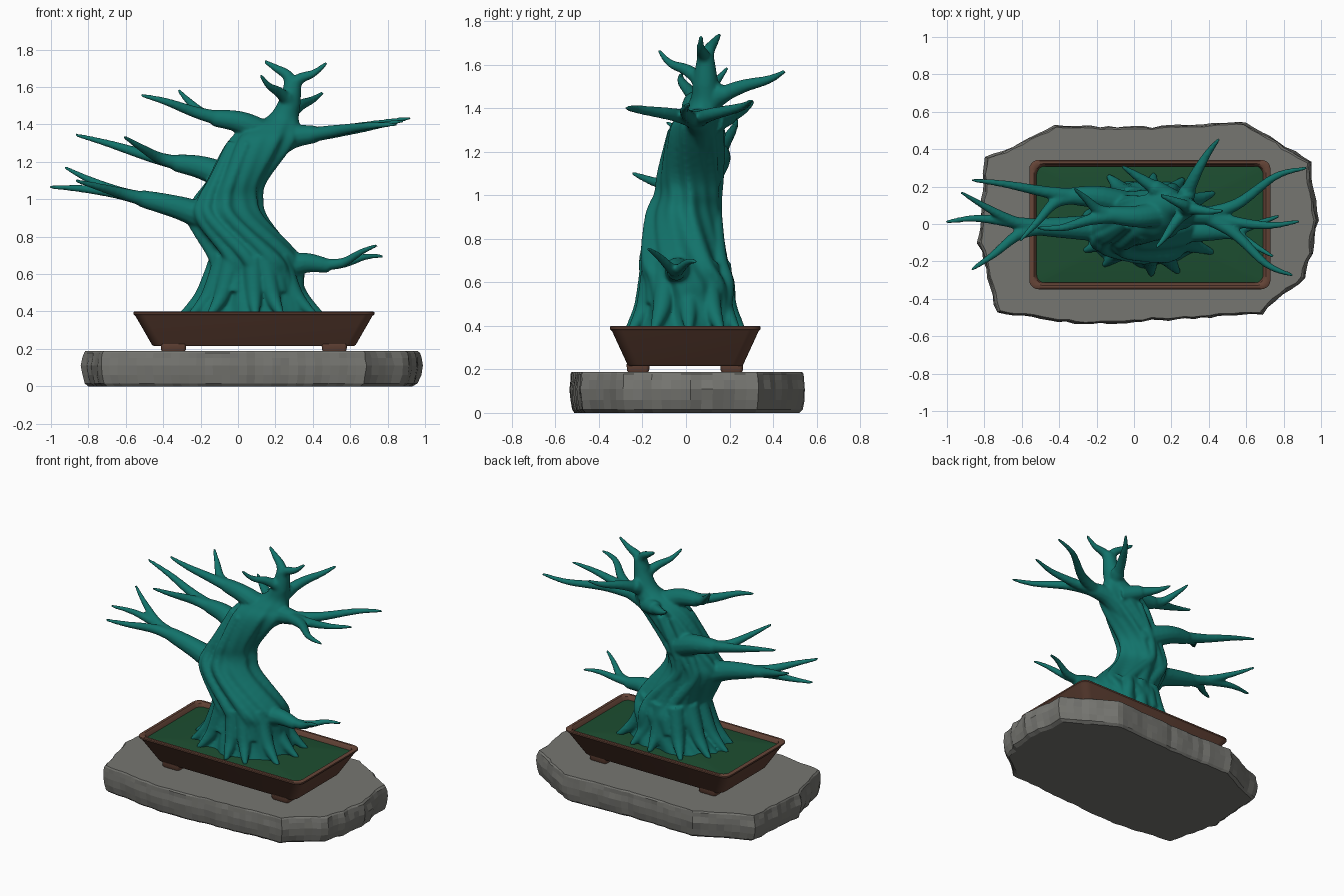
import bpy, bmesh, math, random
from mathutils import Vector

if "Cube" in bpy.data.objects:
    bpy.data.objects.remove(bpy.data.objects["Cube"])

random.seed(4)


def material(name, rgb):
    m = bpy.data.materials.new(name)
    m.diffuse_color = (*rgb, 1)
    m.use_nodes = True
    m.node_tree.nodes["Principled BSDF"].inputs["Base Color"].default_value = m.diffuse_color
    return m


def finish(bm, name, mat, smooth=None):
    bmesh.ops.recalc_face_normals(bm, faces=bm.faces)
    me = bpy.data.meshes.new(name)
    bm.to_mesh(me)
    bm.free()
    ob = bpy.data.objects.new(name, me)
    bpy.context.collection.objects.link(ob)
    me.materials.append(mat)
    if smooth:
        bpy.ops.object.select_all(action='DESELECT')
        ob.select_set(True)
        bpy.context.view_layer.objects.active = ob
        bpy.ops.object.shade_smooth_by_angle(angle=math.radians(smooth))
    return ob


def loft(bm, loops):
    """Skin equal-length loops of points and cap both ends."""
    rows = [[bm.verts.new(p) for p in lp] for lp in loops]
    n = len(rows[0])
    for a, b in zip(rows, rows[1:]):
        for i in range(n):
            j = (i + 1) % n
            bm.faces.new((a[i], a[j], b[j], b[i]))
    bm.faces.new(rows[0][::-1])
    bm.faces.new(rows[-1])


def spline(pts, steps):
    """Catmull-Rom through tuples of any width."""
    P = [pts[0], *pts, pts[-1]]
    out = []
    for i in range(1, len(P) - 2):
        for s in range(steps):
            t = s / steps
            out.append([0.5 * (2 * b + (c - a) * t + (2 * a - 5 * b + 4 * c - d) * t * t
                               + (3 * b - a - 3 * c + d) * t ** 3)
                        for a, b, c, d in zip(P[i - 1], P[i], P[i + 1], P[i + 2])])
    return out + [list(pts[-1])]


def tube(bm, pts, r0, r1, sides=12):
    """Tapered limb along a smooth path."""
    path = [Vector(p) for p in spline(pts, 6)]
    last, loops = len(path) - 1, []
    u = (path[1] - path[0]).orthogonal().normalized()
    for i, p in enumerate(path):
        t = (path[min(i + 1, last)] - path[max(i - 1, 0)]).normalized()
        u = (u - t * u.dot(t)).normalized()
        v = t.cross(u)
        r = r1 + (r0 - r1) * (1 - i / last)
        loops.append([p + r * (math.cos(a) * u + math.sin(a) * v)
                      for a in (2 * math.pi * k / sides for k in range(sides))])
    loft(bm, loops)


def limb(bm, stem, forks, r0=.085, r1=.045):
    """Stem path, then forks given as tip x, y, z and sideways, upward bend."""
    tube(bm, stem, r0, r1)
    a, b = Vector(stem[-2]), Vector(stem[-1])
    d = (b - a).normalized()
    for x, y, z, by, bz in forks:
        tip = Vector((x, y, z))
        reach = (tip - b).length
        p1 = b + d * reach * .1 + (tip - b) * .15 + Vector((0, by, bz)) * .6
        p2 = p1.lerp(tip, .55) + Vector((0, by, bz)) * .7
        tube(bm, [b - d * .05, p1, p2, tip], r1 * .95, .009)


def rounded_rect(cx, cy, hx, hy, r, z, seg=5):
    pts = []
    for q, (sx, sy) in enumerate([(1, 1), (-1, 1), (-1, -1), (1, -1)]):
        for k in range(seg + 1):
            a = math.pi / 2 * (q + k / seg)
            pts.append((cx + sx * (hx - r) + r * math.cos(a), cy + sy * (hy - r) + r * math.sin(a), z))
    return pts


teal = material("bark_teal", (0.006, 0.17, 0.145))
clay = material("pot_clay", (0.13, 0.058, 0.038))
green = material("soil_green", (0.012, 0.075, 0.03))
grey = material("slab_grey", (0.18, 0.18, 0.165))

# Stone slab: irregular outline, chipped in layers
outline = [(.99, .02), (.94, .33), (.73, .47), (.6, .545), (.1, .52), (-.42, .525), (-.7, .39), (-.8, .36),
           (-.83, -.1), (-.735, -.475), (-.27, -.54), (.68, -.48), (.92, -.29)]
dense = []
for a, b in zip(outline, outline[1:] + outline[:1]):
    n = max(2, int(math.dist(a, b) / .045))
    dense += [Vector(a).lerp(Vector(b), k / n) for k in range(n)]
chip = [random.uniform(-.012, .006) for _ in dense]
loops = []
for z, s in [(0, .955), (.015, .98), (.06, .995), (.11, 1.003), (.15, .995), (.178, .99), (.188, .98)]:
    loops.append([(*(p * (s + c + random.uniform(-.005, .005))), z) for p, c in zip(dense, chip)])
bm = bmesh.new()
loft(bm, loops)
finish(bm, "stone_slab", grey)

# Pot: flared tray with a rounded lip (inset from lip, height)
CX = .085
bm = bmesh.new()
loft(bm, [rounded_rect(CX, -.003, .645 - d, .346 - d * .8, .05, z) for d, z in
          [(.11, .215), (.1, .222), (.012, .375), (0, .385), (0, .395), (.007, .4), (.025, .4), (.033, .393), (.045, .35)]])
finish(bm, "pot", clay, 35)

# Pot feet
for sx in (-1, 1):
    for sy in (-1, 1):
        bm = bmesh.new()
        loft(bm, [rounded_rect(CX + sx * .43, -.005 + sy * .215, h, h - .015, .015, z)
                  for h, z in [(.06, .185), (.066, .195), (.068, .225)]])
        finish(bm, "pot_foot", clay, 35)

# Soil: gently domed
bm = bmesh.new()
loft(bm, [rounded_rect(CX, -.003, .61 * s, .31 * s, .035 * s, z)
          for s, z in [(1, .34), (1, .37), (.8, .378), (.4, .385)]])
finish(bm, "soil", green, 40)

# Trunk: leaning stack of ellipses (z, x, y, half width, half depth) with twisting ridges
bm = bmesh.new()
stations = [(.36, .06, .0, .34, .23), (.5, .085, .01, .265, .205), (.6, .105, .015, .245, .2),
            (.7, .085, -.01, .238, .19), (.9, -.055, -.01, .205, .16), (1.0, -.055, .01, .175, .14),
            (1.1, -.01, .02, .155, .14), (1.3, .12, .045, .18, .125), (1.38, .18, .075, .15, .1),
            (1.44, .24, .09, .085, .07), (1.52, .275, .09, .06, .058), (1.64, .3, .09, .04, .038)]
rings = spline(stations, 6)
loops = []
for z, x, y, rx, ry in rings:
    lp = []
    for k in range(64):
        a = 2 * math.pi * k / 64
        w = a + 1.6 * (z - .4)
        fade = min(1, max(0, (1.45 - z) / .15))
        f = 1 + fade * (.05 * math.sin(7 * w) + .045 * math.sin(11 * w + 3 * z) + .03 * math.sin(4 * w - 2 * z))
        lp.append((x + rx * f * math.cos(a), y + ry * f * math.sin(a), z))
    loops.append(lp)
loft(bm, loops)

# Raised bark strands spiralling up the trunk
for start, turn in [(-55, -60), (-85, -70), (-115, -45), (60, 40), (110, 20)]:
    path = []
    for z, x, y, rx, ry in rings[6:44:6]:
        a = math.radians(start + turn * (z - .5) / .8)
        path.append((x + rx * .92 * math.cos(a), y + ry * .92 * math.sin(a), z))
    tube(bm, path, .042, .025)

# Roots flaring over the soil
for k in range(12):
    a = 2 * math.pi * (k + random.uniform(-.2, .2)) / 12
    s = random.uniform(.92, 1.06)
    dx, dy = .42 * s * math.cos(a), .29 * s * math.sin(a)
    tube(bm, [(.07 + dx * f, dy * g, z) for f, g, z in
              [(.42, .55, .68), (.64, .7, .5), (.84, .87, .415), (1, 1, .37)]], .062, .012)

# Left limbs: lower, middle, upper, rear
limb(bm, [(-.12, -.02, .88), (-.3, -.02, .95), (-.52, -.015, 1.005)],
     [(-.87, -.245, 1.1, -.01, 0), (-1.01, .01, 1.065, .03, .01), (-.925, .17, 1.17, -.01, -.01)])
limb(bm, [(.02, .08, 1.08), (-.18, .14, 1.165), (-.34, .15, 1.195)],
     [(-.87, .235, 1.345, .01, .005), (-.61, -.09, 1.335, 0, -.005)])
limb(bm, [(.16, .06, 1.34), (.02, .04, 1.41), (-.13, .05, 1.435)],
     [(-.52, -.02, 1.557, -.03, .01), (-.32, .19, 1.585, 0, -.01)], .075)
limb(bm, [(.22, .12, 1.34), (.1, .2, 1.37)], [(-.065, .31, 1.43, 0, -.01)], .06)

# Right limbs: upper, lower
limb(bm, [(.15, .06, 1.26), (.28, .06, 1.33), (.42, .04, 1.348)],
     [(.925, .3, 1.435, .06, 0), (.885, .015, 1.42, -.03, -.005), (.85, -.275, 1.4, -.06, .01)])
limb(bm, [(.24, -.03, .63), (.36, -.04, .66), (.49, -.045, .642)],
     [(.745, -.175, .755, 0, .01), (.78, .045, .695, 0, .02)], .075, .036)

# Crown
limb(bm, [(.27, .09, 1.5), (.29, .09, 1.61)],
     [(.14, .155, 1.738, 0, .005), (.475, .07, 1.73, -.01, -.02)], .055)
limb(bm, [(.29, .09, 1.5), (.25, .05, 1.555)], [(.12, -.125, 1.665, -.01, -.025)], .05, .04)
limb(bm, [(.25, .09, 1.42), (.29, .18, 1.475)], [(.455, .455, 1.57, .02, -.01)], .055)

# Fuse trunk, roots and limbs into one smooth skin
tree = finish(bm, "tree", teal)
rm = tree.modifiers.new("fuse", 'REMESH')
rm.mode, rm.voxel_size, rm.use_smooth_shade = 'VOXEL', .0085, True
sm = tree.modifiers.new("soften", 'SMOOTH')
sm.factor, sm.iterations = .5, 8
